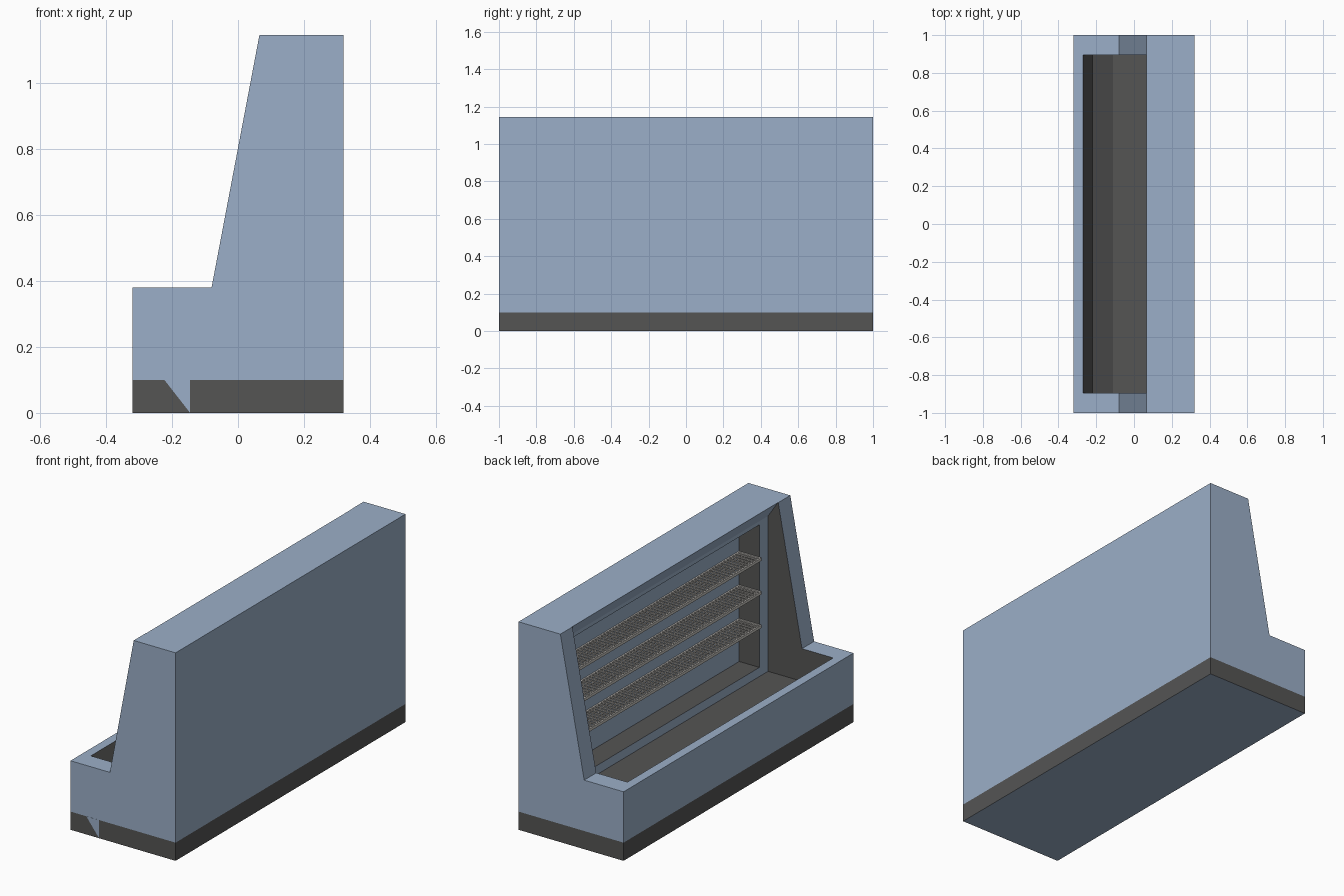
import bpy, bmesh

if "Cube" in bpy.data.objects:
    bpy.data.objects.remove(bpy.data.objects["Cube"])


def material(name, rgb):
    m = bpy.data.materials.new(name)
    m.diffuse_color = (*rgb, 1)
    m.use_nodes = True
    m.node_tree.nodes["Principled BSDF"].inputs["Base Color"].default_value = m.diffuse_color
    return m


BLUE = material("pale_blue_panel", (0.33, 0.43, 0.58))
DARK = material("dark_grey_lining", (0.09, 0.09, 0.088))
WIRE = material("light_grey_wire", (0.55, 0.53, 0.50))


def make_object(name, bm, mats):
    bmesh.ops.recalc_face_normals(bm, faces=bm.faces[:])
    me = bpy.data.meshes.new(name)
    bm.to_mesh(me)
    bm.free()
    for m in mats:
        me.materials.append(m)
    ob = bpy.data.objects.new(name, me)
    bpy.context.collection.objects.link(ob)
    return ob


def prism(profile, y0, y1):
    """Extrude an xz profile along y."""
    bm = bmesh.new()
    face = bm.faces.new([bm.verts.new((x, y0, z)) for x, z in profile])
    ext = bmesh.ops.extrude_face_region(bm, geom=[face])["geom"]
    verts = [v for v in ext if isinstance(v, bmesh.types.BMVert)]
    bmesh.ops.translate(bm, verts=verts, vec=(0, y1 - y0, 0))
    return bm


def add_box(bm, x0, x1, y0, y1, z0, z1):
    vs = bmesh.ops.create_cube(bm, size=1)["verts"]
    for v in vs:
        v.co.x = x1 if v.co.x > 0 else x0
        v.co.y = y1 if v.co.y > 0 else y0
        v.co.z = z1 if v.co.z > 0 else z0


# Cabinet body, split at the top of the kick strip
bm = prism([(-0.32, 0), (0.32, 0), (0.32, 1.145), (0.065, 1.145),
            (-0.08, 0.38), (-0.32, 0.38)], -1, 1)
bmesh.ops.bisect_plane(bm, geom=bm.verts[:] + bm.edges[:] + bm.faces[:],
                       plane_co=(0, 0, 0.1), plane_no=(0, 0, 1))
body = make_object("cabinet_body", bm, [BLUE, DARK])

# Cutters: open basin with sloping canopy, and the shelf recess behind it
basin = make_object("basin_cutter", prism(
    [(-0.11, 0.2), (0.127, 0.2), (0.127, 1.055), (0.01, 1.23),
     (-0.27, 1.23), (-0.27, 0.38), (-0.22, 0.26)], -0.895, 0.895), [])
bm = bmesh.new()
add_box(bm, 0.1, 0.25, -0.82, 0.82, 0.25, 1.035)
recess = make_object("recess_cutter", bm, [])

for cutter in (basin, recess):
    mod = body.modifiers.new(cutter.name, "BOOLEAN")
    mod.operation = "DIFFERENCE"
    mod.solver = "EXACT"
    mod.object = cutter
bpy.context.view_layer.update()
evaluated = body.evaluated_get(bpy.context.evaluated_depsgraph_get())
mesh = bpy.data.meshes.new_from_object(evaluated)
body.modifiers.clear()
body.data = mesh
for cutter in (basin, recess):
    bpy.data.objects.remove(cutter)
mesh.materials.clear()
mesh.materials.append(BLUE)
mesh.materials.append(DARK)

# Dark kick strip, basin floors and inner end walls
for p in mesh.polygons:
    c, n = p.center, p.normal
    kick = c.z < 0.1 and abs(n.z) < 0.1
    floor = n.z > 0.3 and c.z < 0.33
    end_wall = abs(n.y) > 0.9 and abs(c.y) < 0.95
    p.material_index = 1 if kick or floor or end_wall else 0

# Blue wedge on the kick strip at the front end
make_object("kick_wedge", prism([(-0.223, 0.1), (-0.145, 0), (-0.145, 0.1)],
                                -1.001, -0.999), [BLUE])

# Wire shelves
X0, X1, Y = 0.11, 0.249, 0.815
for i, z in enumerate((0.49, 0.675, 0.86)):
    bm = bmesh.new()
    for x in (X0, X1 - 0.008):                     # front and back rails
        add_box(bm, x, x + 0.008, -Y, Y, z - 0.016, z)
    for y in (-Y, Y - 0.008):                      # end rails
        add_box(bm, X0, X1, y, y + 0.008, z - 0.016, z)
    for k in range(1, 7):                          # long wires
        x = X0 + (X1 - X0) * k / 7
        add_box(bm, x - 0.003, x + 0.003, -Y, Y, z - 0.01, z - 0.004)
    for k in range(1, 64):                         # cross wires
        y = -Y + 2 * Y * k / 64
        add_box(bm, X0, X1, y - 0.004, y + 0.004, z - 0.006, z)
    make_object(f"wire_shelf_{i + 1}", bm, [WIRE])
